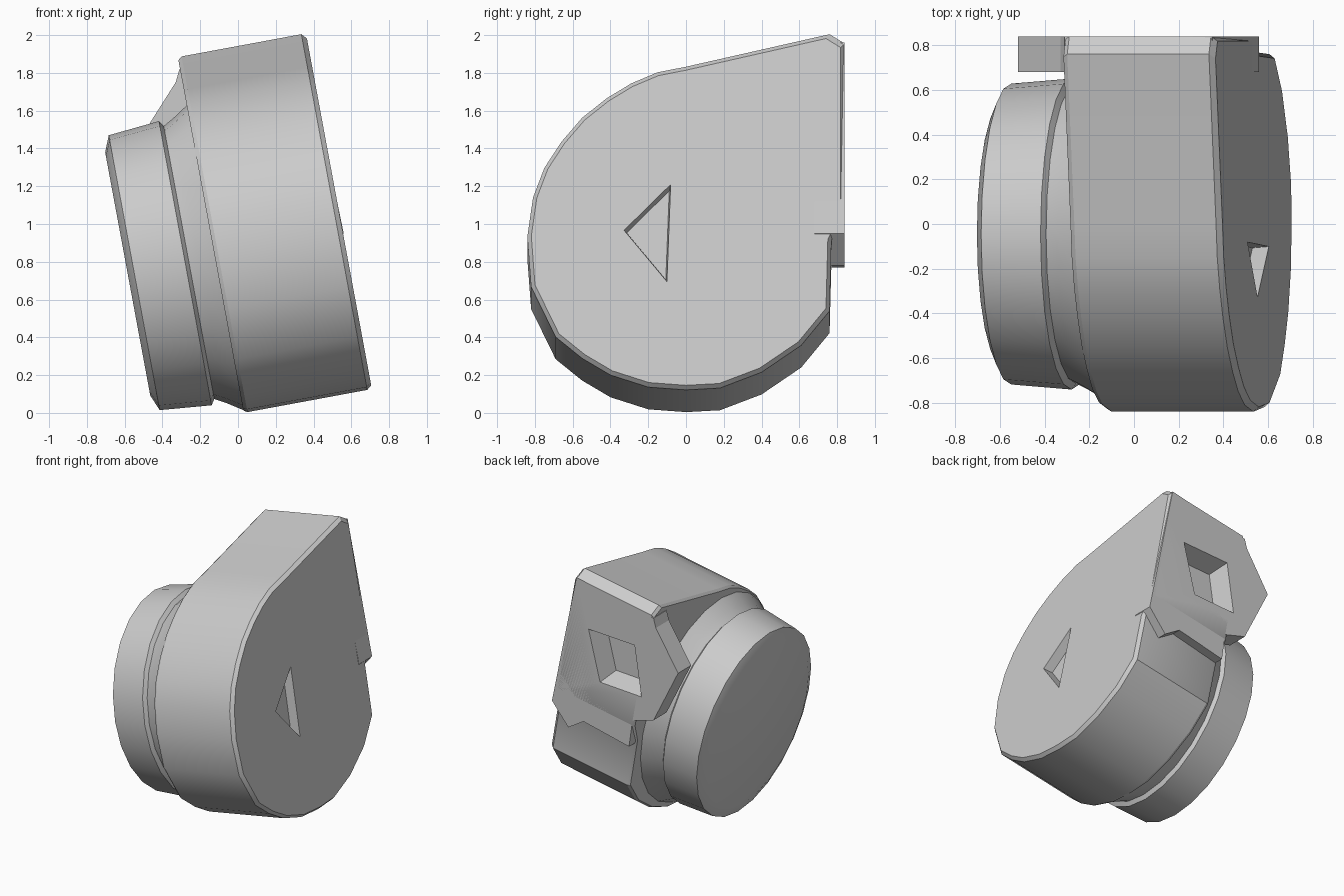
import bpy, bmesh, math
from mathutils import Vector

cube = bpy.data.objects.get("Cube")
if cube:
    bpy.data.objects.remove(cube)

TILT = math.radians(-10.5)

grey = bpy.data.materials.new("plain grey")
grey.use_nodes = True
grey.diffuse_color = (0.6, 0.6, 0.6, 1)
grey.node_tree.nodes["Principled BSDF"].inputs["Base Color"].default_value = (0.6, 0.6, 0.6, 1)


def loft(name, sections, tilted=False):
    """Solid skinned through matching closed outlines."""
    bm = bmesh.new()
    rings = [[bm.verts.new(p) for p in section] for section in sections]
    bm.faces.new(rings[0])
    bm.faces.new(rings[-1])
    for a, b in zip(rings, rings[1:]):
        for i in range(len(a)):
            j = (i + 1) % len(a)
            bm.faces.new((a[i], a[j], b[j], b[i]))
    bmesh.ops.recalc_face_normals(bm, faces=bm.faces)
    mesh = bpy.data.meshes.new(name)
    bm.to_mesh(mesh)
    bm.free()
    mesh.materials.append(grey)
    obj = bpy.data.objects.new(name, mesh)
    bpy.context.collection.objects.link(obj)
    if tilted:
        obj.rotation_euler.y = TILT
    return obj


def select(obj):
    bpy.ops.object.select_all(action='DESELECT')
    bpy.context.view_layer.objects.active = obj
    obj.select_set(True)


def cut(obj, cutter):
    m = obj.modifiers.new("cut", 'BOOLEAN')
    m.operation = 'DIFFERENCE'
    m.solver = 'EXACT'
    m.object = cutter
    select(obj)
    bpy.ops.object.modifier_apply(modifier=m.name)


def recess_cutter(name, corners, taper, depth, tilted=False):
    corners = [Vector(p) for p in corners]
    mid = sum(corners, Vector()) / len(corners)
    floor = [mid + (p - mid) * taper + Vector(depth) for p in corners]
    return loft(name, [corners, floor], tilted)


# Snail-shaped housing: (y, height) outline swept along the tilted axis
outline = [(.76, 1.91), (0, 1.735), (-.15, 1.705), (-.29, 1.645), (-.42, 1.565),
           (-.55, 1.46), (-.66, 1.33), (-.75, 1.19), (-.81, 1.03), (-.84, .82),
           (-.82, .55), (-.69, .28), (-.55, .165), (-.40, .075), (-.20, .01),
           (0, -.005), (.18, .005), (.40, .09), (.61, .235), (.76, .42),
           (.77, .80), (.84, .95), (.84, 1.86)]


def housing_section(u, scale):
    return [(u, y * scale, .8 + (w - .8) * scale) for y, w in outline]


housing = loft("blower_housing", [housing_section(.03, .985), housing_section(.05, 1),
                                  housing_section(.695, 1), housing_section(.72, .975)], True)

# Outlet flange on the back, with a pointed side tab
rim = [(.35, 1.96), (-.31, 1.82), (-.33, 1.75), (-.52, 1.45), (-.31, 1.03),
       (-.13, .98), (-.10, .77), (.29, .86), (.42, .78), (.56, .95)]
flange = loft("outlet_flange", [[(x, y, z) for x, z in rim] for y in (.68, .84)])

# Recesses: outlet opening and shallow triangle in the flat side
outlet = recess_cutter("outlet_cutter", [(.25, .85, 1.59), (-.15, .85, 1.57),
                                         (-.21, .85, 1.18), (.15, .85, 1.20)],
                       .75, (0, -.16, 0))
triangle = recess_cutter("side_cutter", [(.73, -.33, .85), (.73, -.08, 1.10), (.73, -.10, .57)],
                         .9, (-.08, 0, 0), True)
bpy.context.view_layer.update()
cut(housing, outlet)
cut(housing, triangle)
cut(flange, outlet)
for helper in (outlet, triangle):
    bpy.data.objects.remove(helper)

# Motor cap with a narrow groove, turned around the tilted axis
SIDES = 24
section = [(-.44, .655), (-.405, .74), (-.13, .765), (-.11, .735), (-.055, .765), (.045, .83)]
angles = [math.tau * i / SIDES for i in range(SIDES)]
cap = loft("motor_cap", [[(u, -.045 + .91 * r * math.cos(a), .83 + r * math.sin(a)) for a in angles]
                         for u, r in section], True)

for part in (housing, cap):
    select(part)
    bpy.ops.object.shade_smooth_by_angle(angle=math.radians(30))
